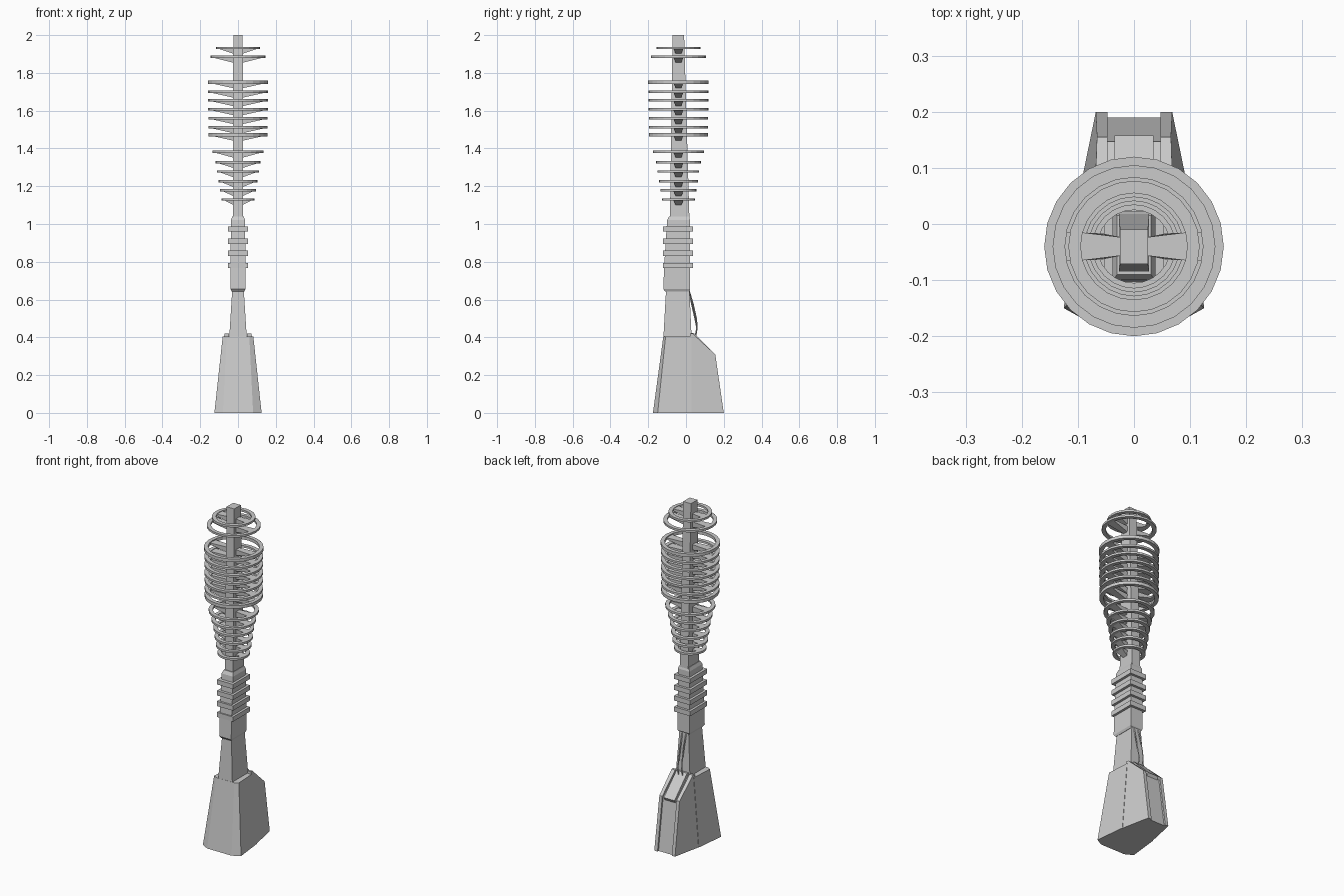
import bpy, bmesh, math

if "Cube" in bpy.data.objects:
    bpy.data.objects.remove(bpy.data.objects["Cube"])

CY = -0.04  # mast axis in y


def make(name, bm):
    bmesh.ops.recalc_face_normals(bm, faces=bm.faces[:])
    me = bpy.data.meshes.new(name)
    bm.to_mesh(me)
    bm.free()
    ob = bpy.data.objects.new(name, me)
    bpy.context.collection.objects.link(ob)
    return ob


def loft(name, loops, ring=False):
    """Skin matching point loops; ring=True joins last to first instead of capping."""
    bm = bmesh.new()
    rows = [[bm.verts.new(p) for p in lp] for lp in loops]
    n = len(rows[0])
    pairs = list(zip(rows, rows[1:] + rows[:1])) if ring else list(zip(rows, rows[1:]))
    for a, b in pairs:
        for i in range(n):
            j = (i + 1) % n
            bm.faces.new((a[i], a[j], b[j], b[i]))
    if not ring:
        bm.faces.new(rows[0])
        bm.faces.new(rows[-1])
    return make(name, bm)


def rect(hx, y0, y1, z):
    return [(-hx, y0, z), (hx, y0, z), (hx, y1, z), (-hx, y1, z)]


def sym(half, z):
    return [(x, y, z) for x, y in half] + [(-x, y, z) for x, y in reversed(half)]


# Main tapered foot
loft("base_body", [
    sym([(0.08, -0.175), (0.125, -0.15), (0.105, 0.03)], 0),
    sym([(0.06, -0.12), (0.081, -0.108), (0.073, 0.03)], 0.405)])

# Rear housing: recessed core, side rails, lid
core = [(0.0, 0.0), (0.19, 0.0), (0.147, 0.30), (0.03, 0.405), (0.0, 0.405)]
loft("rear_housing", [[(s * 0.05, y, z) for y, z in core] for s in (-1, 1)])
rail_in = [(0.02, 0.0), (0.20, 0.0), (0.155, 0.31), (0.035, 0.42), (0.02, 0.42)]
rail_out_x = [0.105, 0.068, 0.066, 0.070, 0.072]
for s, side in ((-1, "left"), (1, "right")):
    loft("rear_rail_" + side, [
        [(s * 0.047, y, z) for y, z in rail_in],
        [(s * x, y, z) for x, (y, z) in zip(rail_out_x, rail_in)]])
lid = [(0.03, 0.39), (0.145, 0.285), (0.158, 0.307), (0.04, 0.424), (0.025, 0.424)]
loft("rear_lid", [[(s * 0.035, y, z) for y, z in lid] for s in (-1, 1)])

# Neck and collar
loft("neck", [rect(0.047, -0.12, 0.03, 0.39), rect(0.03, -0.105, 0.018, 0.66)])
loft("collar", [
    rect(0.033, -0.11, 0.014, 0.643), rect(0.039, -0.12, 0.022, 0.655),
    rect(0.039, -0.116, 0.022, 0.77), rect(0.038, -0.10, 0.022, 1.02),
    rect(0.030, -0.09, 0.015, 1.04)])
for i, z in enumerate((0.78, 0.845, 0.908, 0.973)):
    loft(f"collar_band_{i + 1}", [rect(0.053, -0.122, 0.036, z - 0.014),
                                  rect(0.053, -0.122, 0.036, z + 0.014)])

# Mast
loft("mast", [rect(0.027, -0.085, 0.018, 1.03), rect(0.025, -0.071, -0.01, 2.0)])

# Rings with sloping wedge spokes on both sides
SEG = 24
rings = [(1.13, 0.087), (1.178, 0.096), (1.226, 0.103), (1.278, 0.110), (1.327, 0.120),
         (1.382, 0.135), (1.472, 0.157), (1.512, 0.157), (1.56, 0.157), (1.607, 0.158),
         (1.655, 0.158), (1.70, 0.158), (1.75, 0.16), (1.885, 0.145), (1.932, 0.117)]
for k, (z, r) in enumerate(rings):
    h = 0.009 if k in (6, 12) else 0.006
    ri = r - 0.022
    loops = []
    for i in range(SEG):
        c, s = math.cos(math.tau * i / SEG), math.sin(math.tau * i / SEG)
        loops.append([(q * c, CY + q * s, z + d)
                      for q, d in ((ri, -h), (r, -h), (r, h), (ri, h))])
    loft(f"ring_{k + 1}", loops, ring=True)
    for s, side in ((-1, "left"), (1, "right")):
        xo = s * (ri + 0.006)
        xi = s * 0.02
        inner = [(xi, CY - 0.014, z - 0.032), (xi, CY + 0.014, z - 0.032),
                 (xi, CY + 0.016, z + 0.003), (xi, CY - 0.016, z + 0.003)]
        outer = [(xo, CY - 0.026, z - 0.005), (xo, CY + 0.026, z - 0.005),
                 (xo, CY + 0.026, z + 0.003), (xo, CY - 0.026, z + 0.003)]
        loft(f"spoke_{k + 1}_{side}", [inner, outer])

# Cables from collar to rear housing
for i, (x, sag) in enumerate(((-0.013, 0.0), (0.013, 0.006))):
    path = [(0.015, 0.65), (0.036 - sag, 0.58), (0.054 - sag, 0.50),
            (0.058, 0.45), (0.05, 0.405)]
    w = 0.004
    loft(f"cable_{i + 1}", [[(x - w, y, z), (x, y - w, z), (x + w, y, z), (x, y + w, z)]
                            for y, z in path])
